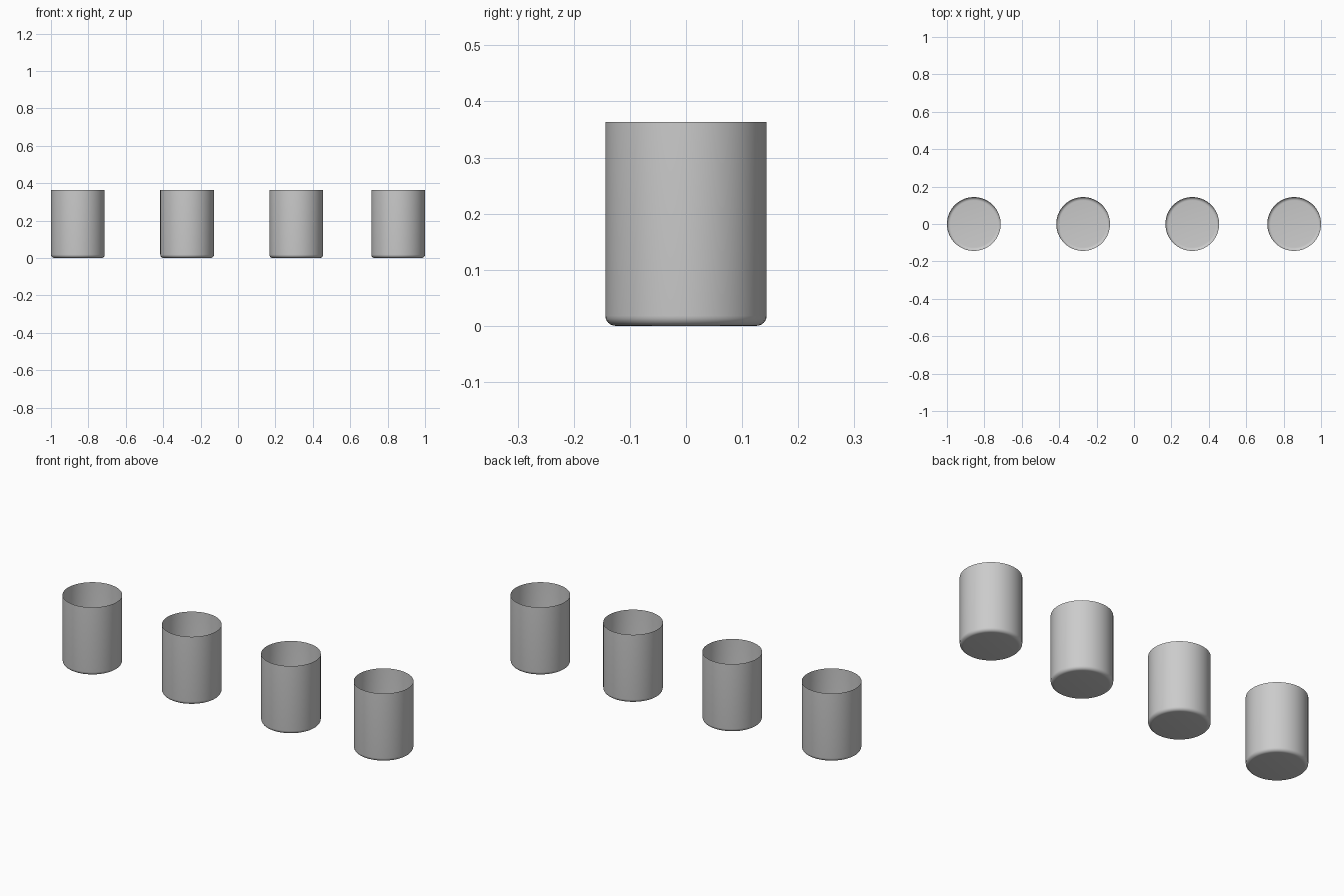
import bpy, bmesh, math

if "Cube" in bpy.data.objects:
    bpy.data.objects.remove(bpy.data.objects["Cube"])

R, H, FILLET, SIDES = 0.1437, 0.363, 0.018, 64


def make_cup(name, x):
    # Profile: floor centre, rounded bottom edge, straight thin wall
    profile = [(0, 0)]
    for i in range(7):
        a = math.radians(-90 + 15 * i)
        profile.append((R - FILLET + FILLET * math.cos(a),
                        FILLET + FILLET * math.sin(a)))
    profile.append((R, H))

    bm = bmesh.new()
    verts = [bm.verts.new((r, 0, z)) for r, z in profile]
    edges = [bm.edges.new(pair) for pair in zip(verts, verts[1:])]
    bmesh.ops.spin(bm, geom=verts + edges, cent=(0, 0, 0), axis=(0, 0, 1),
                   angle=math.tau, steps=SIDES, use_duplicate=False)
    bmesh.ops.remove_doubles(bm, verts=bm.verts, dist=1e-5)
    bmesh.ops.recalc_face_normals(bm, faces=bm.faces)
    # Make the open shell face outwards
    if min(bm.faces, key=lambda f: f.calc_center_median().z).normal.z > 0:
        bmesh.ops.reverse_faces(bm, faces=bm.faces)
    for f in bm.faces:
        f.smooth = True
    mesh = bpy.data.meshes.new(name)
    bm.to_mesh(mesh)
    bm.free()
    cup = bpy.data.objects.new(name, mesh)
    cup.location.x = x
    bpy.context.collection.objects.link(cup)


# Row of four open cups
for i, x in enumerate((-0.8563, -0.272, 0.3115, 0.8563)):
    make_cup(f"cup_{i + 1}", x)
